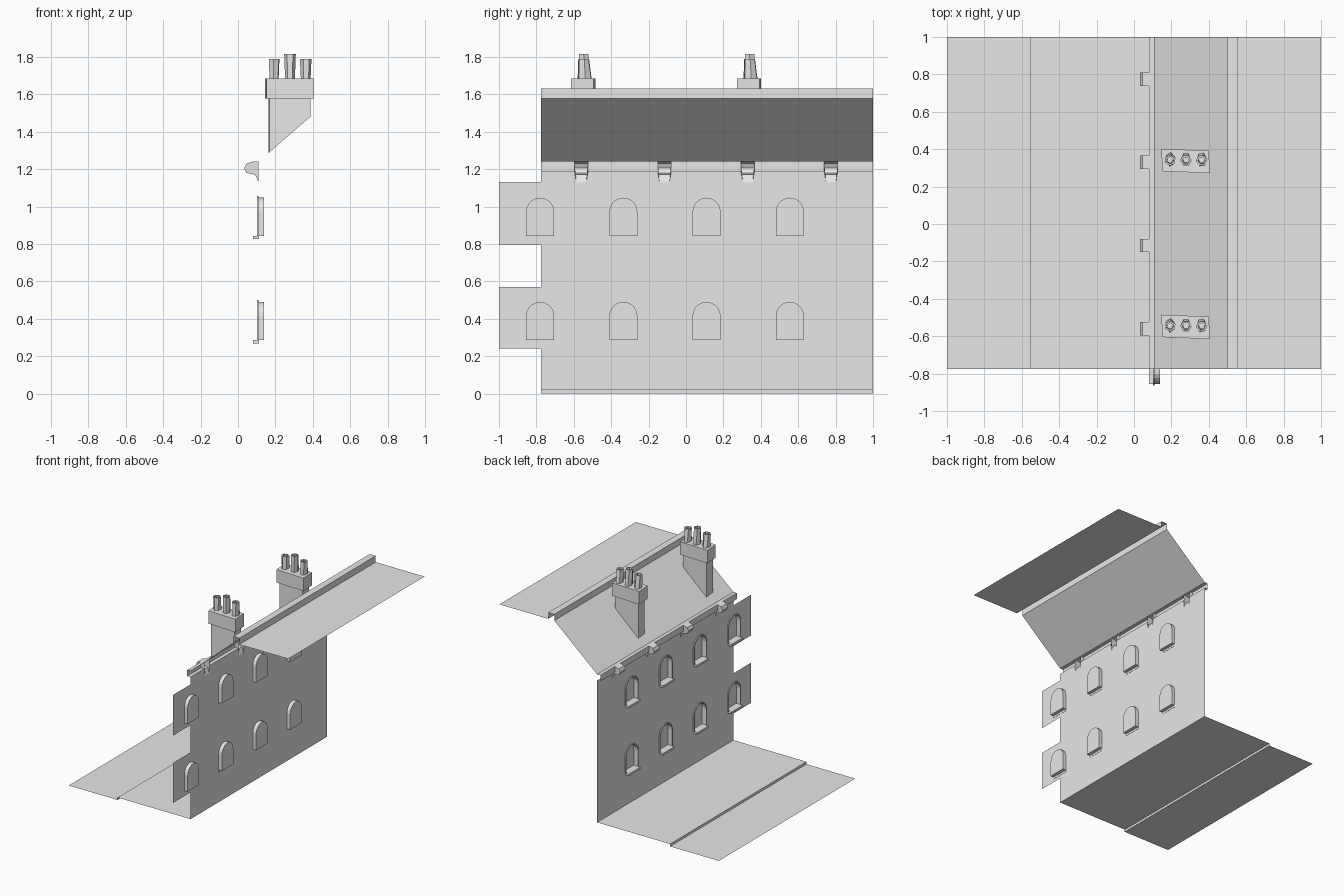
import bpy, bmesh
from math import sin, cos, pi

if "Cube" in bpy.data.objects:
    bpy.data.objects.remove(bpy.data.objects["Cube"])

grey = bpy.data.materials.new("plain_grey")
grey.use_nodes = True
grey.diffuse_color = (0.8, 0.8, 0.8, 1)
grey.node_tree.nodes["Principled BSDF"].inputs["Base Color"].default_value = (0.8, 0.8, 0.8, 1)

FRONT, BACK = -0.775, 1.0        # extent of the street slice along y
WALL, EAVE = 0.11, 0.08          # facade plane and cornice plane
EAVE_LOW, EAVE_TOP = 1.19, 1.24
BAYS = [-0.78 + 0.445 * i for i in range(4)]
BRACKETS = [-0.56 + 0.445 * i for i in range(4)]
SILLS = [0.285, 0.842]


def finish(bm, name, recalc=True):
    if recalc:
        bmesh.ops.recalc_face_normals(bm, faces=bm.faces)
    mesh = bpy.data.meshes.new(name)
    bm.to_mesh(mesh)
    bm.free()
    mesh.materials.append(grey)
    obj = bpy.data.objects.new(name, mesh)
    bpy.context.scene.collection.objects.link(obj)
    return obj


def loft(name, rings, closed=True, cap_start=False, cap_end=False):
    """Skin a list of equal-length point rings."""
    bm = bmesh.new()
    vs = [[bm.verts.new(p) for p in r] for r in rings]
    n = len(rings[0])
    for a, b in zip(vs, vs[1:]):
        for i in range(n if closed else n - 1):
            j = (i + 1) % n
            bm.faces.new((a[i], a[j], b[j], b[i]))
    if cap_start:
        bm.faces.new(vs[0][::-1])
    if cap_end:
        bm.faces.new(vs[-1])
    return finish(bm, name)


def strip(name, profile, y0=FRONT, y1=BACK):
    """Extrude an open x-z profile along y."""
    return loft(name, [[(x, y, z) for x, z in profile] for y in (y0, y1)], closed=False)


def box(name, x0, x1, y0, y1, z0, z1):
    rect = [(x0, y0), (x1, y0), (x1, y1), (x0, y1)]
    return loft(name, [[(x, y, z) for x, y in rect] for z in (z0, z1)], True, True, True)


def arch(y, sill, grow=0.0):
    """Round-headed window outline as (y, z) points."""
    r, spring = 0.075 + grow, sill + 0.13
    pts = [(y - r, sill), (y + r, sill)]
    return pts + [(y + r * cos(pi * i / 10), spring + r * sin(pi * i / 10)) for i in range(11)]


# Ground: road, kerb and pavement
strip("street", [(-1, 0), (-0.555, 0), (-0.555, 0.02), (WALL, 0.02)])

# Roof: slope, ridge upstand and flat rear part
strip("roof", [(EAVE, EAVE_TOP), (WALL, EAVE_TOP), (0.5, 1.578), (0.5, 1.63),
               (0.555, 1.63), (0.555, 1.578), (1, 1.578)])

# Facade with end tabs, bracket notches and window openings
outline = [(FRONT, 0.02), (BACK, 0.02), (BACK, EAVE_LOW)]
for y in reversed(BRACKETS):
    outline += [(y + 0.036, EAVE_LOW), (y + 0.027, 1.13), (y - 0.027, 1.13), (y - 0.036, EAVE_LOW)]
outline.append((FRONT, EAVE_LOW))
for low, high in ((0.795, 1.13), (0.24, 0.57)):
    outline += [(FRONT, high), (-1, high), (-1, low), (FRONT, low)]
bm = bmesh.new()
for loop in [outline] + [arch(y, s) for y in BAYS for s in SILLS]:
    vs = [bm.verts.new((WALL, y, z)) for y, z in loop]
    for a, b in zip(vs, vs[1:] + vs[:1]):
        if (a.co - b.co).length > 1e-6:
            bm.edges.new((a, b))
bmesh.ops.triangle_fill(bm, edges=bm.edges[:], use_beauty=True, normal=(-1, 0, 0))
bmesh.ops.dissolve_limit(bm, angle_limit=0.01, verts=bm.verts[:], edges=bm.edges[:])
finish(bm, "facade", recalc=False)

# Windows: raised surround, recess and blank pane, with a sill below
for floor, s in enumerate(SILLS):
    for i, y in enumerate(BAYS):
        rings = [(WALL, 0.009), (0.102, 0.009), (0.102, 0), (0.14, 0)]
        loft(f"window_{floor}_{i}",
             [[(x, a, b) for a, b in arch(y, s, g)] for x, g in rings], cap_end=True)
        box(f"sill_{floor}_{i}", 0.08, 0.112, y - 0.075, y + 0.075, s - 0.017, s)

# Cornice pieces between the brackets
stops = [FRONT] + [y + d for y in BRACKETS for d in (-0.036, 0.036)] + [BACK]
for i in range(0, len(stops), 2):
    strip(f"cornice_{i // 2}", [(WALL, EAVE_LOW), (EAVE, EAVE_LOW), (EAVE, EAVE_TOP)],
          stops[i], stops[i + 1])

# Hollow eave brackets, open at the back
bracket = [(WALL, 1.13), (0.092, 1.17), (0.045, 1.18), (0.033, 1.205),
           (0.045, 1.23), (EAVE, EAVE_TOP), (WALL, EAVE_TOP)]
for i, y in enumerate(BRACKETS):
    bm = bmesh.new()
    sides = []
    for d in (-1, 1):
        sides.append([bm.verts.new((x, y + d * (0.027 if z < 1.15 else 0.036), z))
                      for x, z in bracket])
        bm.faces.new(sides[-1])
    for k in range(len(bracket) - 1):
        bm.faces.new((sides[0][k], sides[0][k + 1], sides[1][k + 1], sides[1][k]))
    finish(bm, f"bracket_{i}")


def skewed(hx, hy, cy, z):
    """Slightly crooked rectangle; z may depend on x."""
    pts = []
    for u, v in ((-hx, -hy), (hx, -hy), (hx, hy), (-hx, hy)):
        x = 0.276 + u - 0.06 * v
        pts.append((x, cy + v - 0.04 * u, z(x)))
    return pts


# Chimneys: stack cut to the roof pitch, wide cap and three hollow pots
for n, cy in enumerate((-0.55, 0.337)):
    loft(f"chimney_stack_{n}",
         [skewed(0.109, 0.045, cy, lambda x: 1.24 + (x - WALL) * 0.867),
          skewed(0.109, 0.045, cy, lambda x: 1.58)], cap_start=True)
    loft(f"chimney_cap_{n}",
         [skewed(0.127, 0.06, cy, lambda x, h=h: h) for h in (1.577, 1.684)],
         cap_start=True, cap_end=True)
    for k, (px, top, turn) in enumerate(((0.193, 1.79, 0.4), (0.278, 1.815, 0), (0.362, 1.79, 0.1))):
        rings = []
        for rx, ry, z in ((0.026, 0.038, 1.68), (0.031, 0.029, top),
                          (0.02, 0.019, top), (0.017, 0.02, 1.69)):
            lean = 0.005 * (z > 1.7)
            rings.append([(px + rx * cos(turn + pi * j / 3), cy + 0.008 - lean
                           + ry * sin(turn + pi * j / 3), z) for j in range(6)])
        loft(f"chimney_pot_{n}_{k}", rings, cap_end=True)
